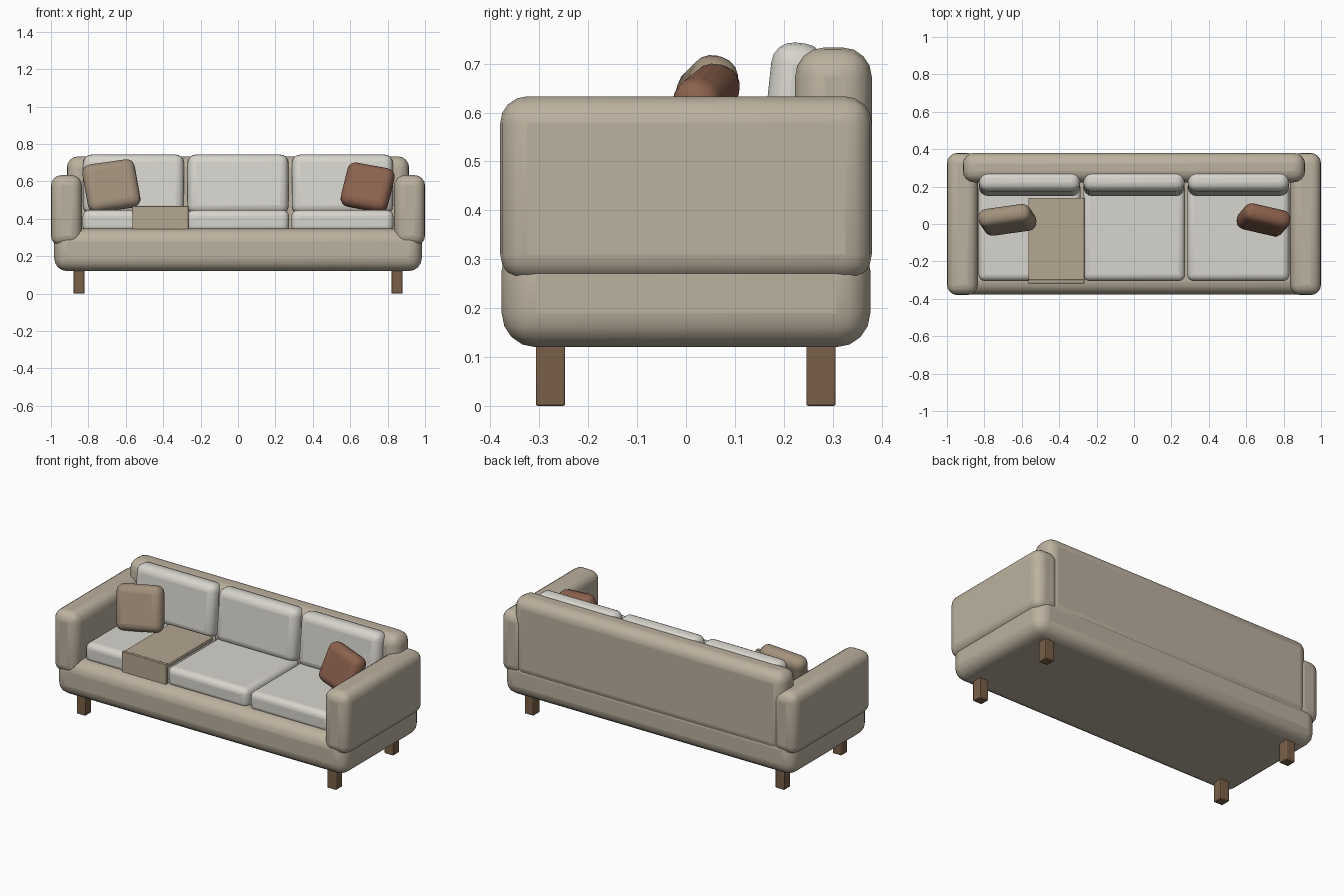
import bpy
from math import radians

if "Cube" in bpy.data.objects:
    bpy.data.objects.remove(bpy.data.objects["Cube"])


def mat(name, r, g, b):
    m = bpy.data.materials.new(name)
    m.diffuse_color = (r, g, b, 1)
    m.use_nodes = True
    m.node_tree.nodes["Principled BSDF"].inputs["Base Color"].default_value = m.diffuse_color
    return m


fabric = mat("beige_fabric", 0.50, 0.44, 0.345)
cream = mat("cream_fabric", 0.68, 0.66, 0.61)
tan = mat("tan_fabric", 0.36, 0.28, 0.20)
rust = mat("rust_fabric", 0.26, 0.12, 0.075)
wood = mat("wood", 0.19, 0.115, 0.065)
throw = mat("throw_fabric", 0.46, 0.385, 0.285)


def rounded_box(name, centre, size, bevel, material, rot=(0, 0, 0), segments=4):
    bpy.ops.mesh.primitive_cube_add(size=1, location=centre)
    ob = bpy.context.object
    ob.name = name
    ob.scale = size
    bpy.ops.object.transform_apply(location=False, rotation=False, scale=True)
    ob.rotation_euler = [radians(a) for a in rot]
    mod = ob.modifiers.new("round", 'BEVEL')
    mod.width = bevel
    mod.segments = segments
    ob.data.materials.append(material)
    bpy.ops.object.shade_smooth_by_angle(angle=radians(40))
    return ob


def span_box(name, x, y, z, bevel, material, **kw):
    axes = (x, y, z)
    return rounded_box(name, [(a + b) / 2 for a, b in axes],
                       [b - a for a, b in axes], bevel, material, **kw)


# Upholstered frame
span_box("base", (-0.983, 0.983), (-0.377, 0.377), (0.12, 0.347), 0.07, fabric)
span_box("backrest", (-0.915, 0.915), (0.223, 0.38), (0.25, 0.733), 0.06, fabric)
for side, s in (("left", -1), ("right", 1)):
    span_box(side + "_arm", sorted((s * 0.835, s)), (-0.38, 0.38),
             (0.255, 0.633), 0.055, fabric)
    # Wooden legs
    for end, y in (("front", -0.277), ("back", 0.276)):
        rounded_box(f"{side}_{end}_leg", (s * 0.85, y, 0.065), (0.06, 0.06, 0.13),
                    0.004, wood, segments=2)

# Seat and back cushions
for name, cx in (("left", -0.558), ("middle", 0), ("right", 0.558)):
    span_box(name + "_seat_cushion", (cx - 0.273, cx + 0.273), (-0.305, 0.22),
             (0.325, 0.446), 0.035, cream)
    rounded_box(name + "_back_cushion", (cx, 0.217, 0.583), (0.54, 0.11, 0.32),
                0.045, cream, rot=(-6, 0, 0))

# Folded throw over the seat
span_box("throw_top", (-0.565, -0.265), (-0.305, 0.14), (0.44, 0.463), 0.003,
         throw, segments=2)
span_box("throw_front", (-0.565, -0.265), (-0.318, -0.298), (0.34, 0.468), 0.003,
         throw, segments=2)

# Scatter pillows
rounded_box("left_pillow", (-0.677, 0.022, 0.575), (0.285, 0.10, 0.265), 0.045,
            tan, rot=(-16, -8, 8))
rounded_box("right_pillow", (0.693, 0.022, 0.567), (0.26, 0.10, 0.245), 0.045,
            rust, rot=(-18, 10, -13))
